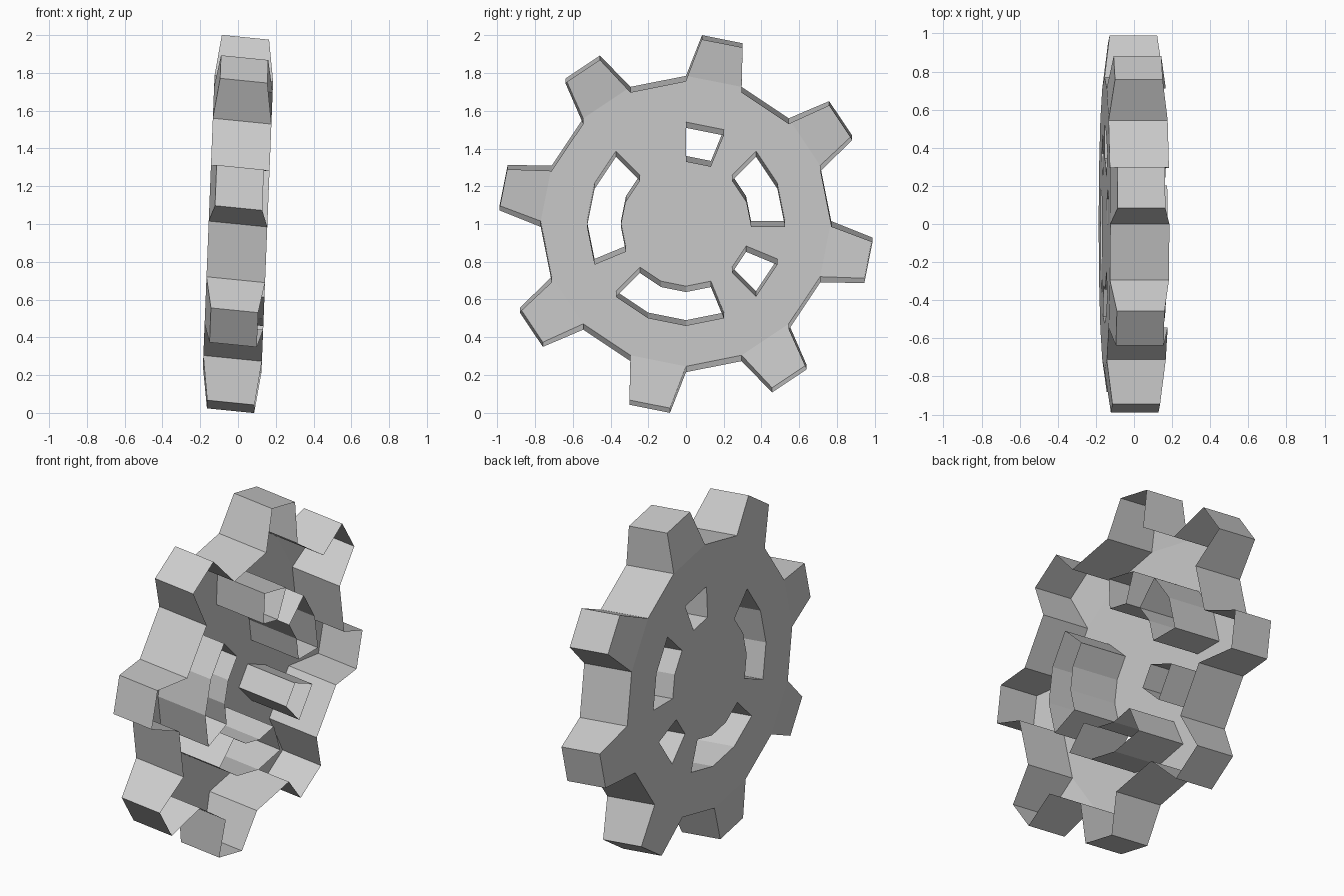
import bpy, bmesh
from math import sin, cos, radians

if "Cube" in bpy.data.objects:
    bpy.data.objects.remove(bpy.data.objects["Cube"])

N = 16                     # sides of the wheel, every other side carries a tooth
STEP = 360 / N
R_IN, R_OUT, R_RIM, R_TIP = 0.345, 0.525, 0.77, 0.992
X_RIM, X_TIP = 0.155, 0.125
TIP_HALF = 6.35            # half angle of a tooth tip
# slots as (first side, last side), clockwise from the top
SLOTS = [(0, 1), (4, 8), (10, 12), (14, 20), (22, 28)]
SLOTS = [(0, 1), (2, 4), (5, 6), (7, 10), (11, 14)]


def build(name, fill):
    bm = bmesh.new()
    fill(bm)
    bmesh.ops.remove_doubles(bm, verts=bm.verts, dist=0.0005)
    bmesh.ops.recalc_face_normals(bm, faces=bm.faces)
    mesh = bpy.data.meshes.new(name)
    bm.to_mesh(mesh)
    bm.free()
    obj = bpy.data.objects.new(name, mesh)
    bpy.context.collection.objects.link(obj)
    return obj


def point(x, r, deg):
    # polar point on the wheel, with the slight lean of the whole part
    y, z = r * sin(radians(deg)), r * cos(radians(deg))
    return (x + 0.04 * z, y, 1 + z - 0.1 * x)


def face(bm, *polar):
    bm.faces.new([bm.verts.new(point(*p)) for p in polar])


def wheel(bm):
    in_slot = {i for a, b in SLOTS for i in range(a, b)}
    # flat hub in the middle of the plate
    face(bm, *[(-X_RIM, R_IN, i * STEP) for i in range(N)])
    for i in range(N):
        a, b = i * STEP, (i + 1) * STEP
        mid = (a + b) / 2
        # plate rings, with slots left open
        for r0, r1, solid in ((R_IN, R_OUT, i not in in_slot), (R_OUT, R_RIM, True)):
            if solid:
                face(bm, (-X_RIM, r0, a), (-X_RIM, r1, a), (-X_RIM, r1, b), (-X_RIM, r0, b))
        if i % 2:
            # plain rim wall between teeth
            face(bm, (-X_RIM, R_RIM, a), (X_RIM, R_RIM, a), (X_RIM, R_RIM, b), (-X_RIM, R_RIM, b))
        else:
            # hollow tooth: back cap, two flanks and the tip
            t0, t1 = mid - TIP_HALF, mid + TIP_HALF
            face(bm, (-X_RIM, R_RIM, a), (-X_TIP, R_TIP, t0), (-X_TIP, R_TIP, t1), (-X_RIM, R_RIM, b))
            for base, tip in ((a, t0), (b, t1)):
                face(bm, (-X_RIM, R_RIM, base), (X_RIM, R_RIM, base), (X_TIP, R_TIP, tip), (-X_TIP, R_TIP, tip))
            face(bm, (-X_TIP, R_TIP, t0), (X_TIP, R_TIP, t0), (X_TIP, R_TIP, t1), (-X_TIP, R_TIP, t1))
    # walls around each slot, running through to the open side
    for s, e in SLOTS:
        loop = [(R_OUT, i * STEP) for i in range(s, e + 1)]
        loop += [(R_IN, i * STEP) for i in range(e, s - 1, -1)]
        for p, q in zip(loop, loop[1:] + loop[:1]):
            face(bm, (-X_RIM, *p), (X_RIM, *p), (X_RIM, *q), (-X_RIM, *q))


build("gear_wheel", wheel)
